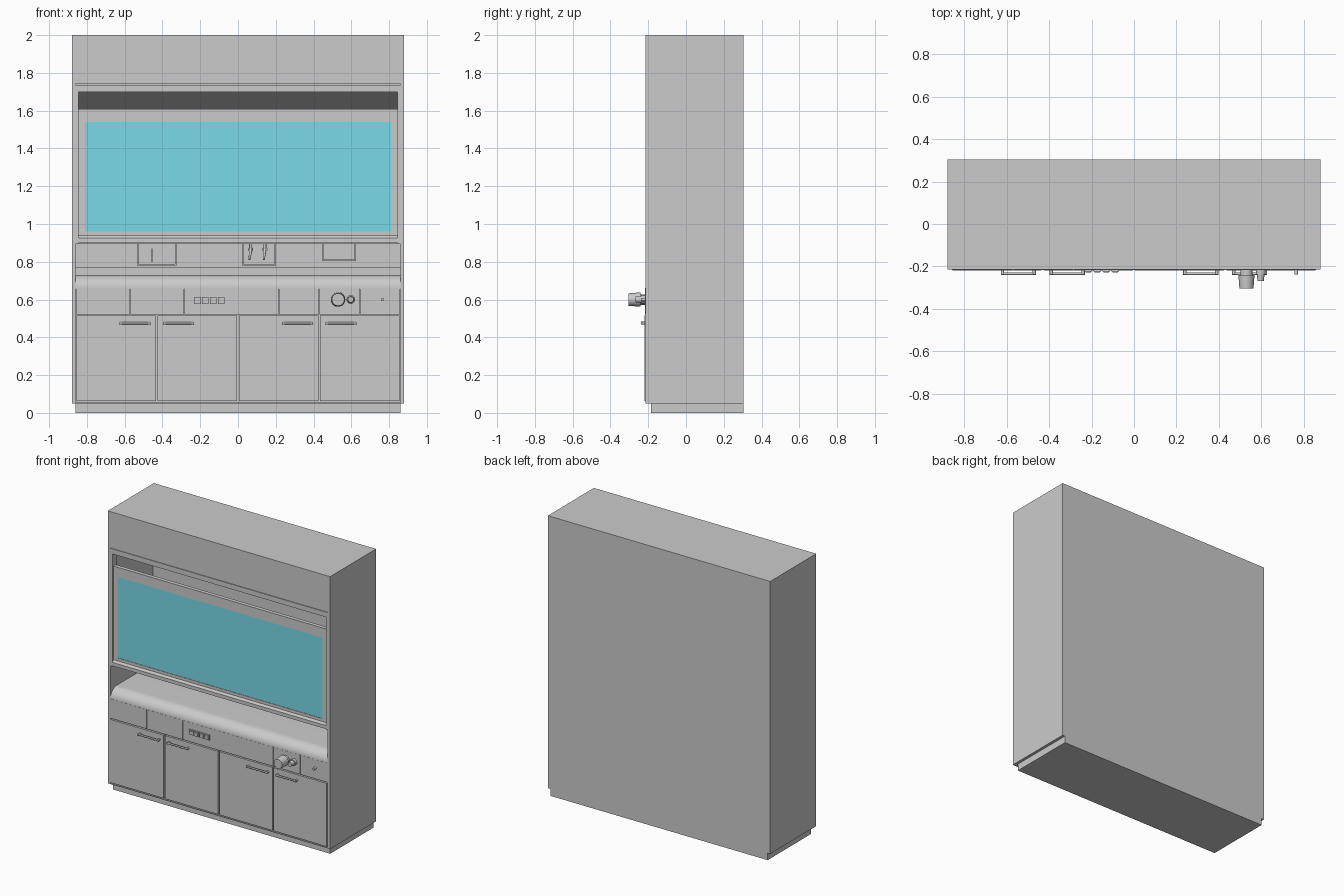
import bpy, bmesh, math
from mathutils import Matrix, Vector

cube = bpy.data.objects.get("Cube")
if cube:
    bpy.data.objects.remove(cube, do_unlink=True)


def material(name, rgb):
    m = bpy.data.materials.new(name)
    m.use_nodes = True
    m.diffuse_color = (*rgb, 1)
    m.node_tree.nodes["Principled BSDF"].inputs["Base Color"].default_value = (*rgb, 1)
    return m


GREY = material("painted_grey", (0.6, 0.6, 0.6))
GLASS = material("sash_cyan", (0.195, 0.71, 0.81))


def finish(name, bm, mat=GREY, smooth=False):
    bmesh.ops.recalc_face_normals(bm, faces=bm.faces)
    me = bpy.data.meshes.new(name)
    bm.to_mesh(me)
    bm.free()
    me.materials.append(mat)
    ob = bpy.data.objects.new(name, me)
    bpy.context.collection.objects.link(ob)
    if smooth:
        bpy.ops.object.select_all(action="DESELECT")
        ob.select_set(True)
        bpy.context.view_layer.objects.active = ob
        bpy.ops.object.shade_smooth_by_angle(angle=math.radians(35))
    return ob


def box(name, x, y, z, mat=GREY):
    """Box from (low, high) ranges."""
    bm = bmesh.new()
    size = [r[1] - r[0] for r in (x, y, z)]
    mid = [(r[0] + r[1]) / 2 for r in (x, y, z)]
    bmesh.ops.create_cube(bm, size=1, matrix=Matrix.Translation(mid) @ Matrix.Diagonal((*size, 1)))
    return finish(name, bm, mat)


def prism(name, profile, half, smooth=False):
    """Extrude a (y, z) profile across the width."""
    bm = bmesh.new()
    face = bm.faces.new([bm.verts.new((-half, y, z)) for y, z in profile])
    ext = bmesh.ops.extrude_face_region(bm, geom=[face])
    verts = [v for v in ext["geom"] if isinstance(v, bmesh.types.BMVert)]
    bmesh.ops.translate(bm, verts=verts, vec=(2 * half, 0, 0))
    return finish(name, bm, GREY, smooth)


def rod(name, a, b, r, r2=None, sides=24):
    """Cylinder or cone from point a to point b."""
    a, b = Vector(a), Vector(b)
    bm = bmesh.new()
    turn = (b - a).to_track_quat("Z", "Y").to_matrix().to_4x4()
    bmesh.ops.create_cone(bm, cap_ends=True, segments=sides, radius1=r, radius2=r2 or r,
                          depth=(b - a).length, matrix=Matrix.Translation((a + b) / 2) @ turn)
    return finish(name, bm, GREY, True)


def cut(target, cutter):
    cutter.hide_render = True
    mod = target.modifiers.new("cut", "BOOLEAN")
    mod.operation, mod.solver, mod.object = "DIFFERENCE", "EXACT", cutter
    bpy.ops.object.select_all(action="DESELECT")
    target.select_set(True)
    bpy.context.view_layer.objects.active = target
    bpy.ops.object.modifier_apply(modifier=mod.name)
    bpy.data.objects.remove(cutter, do_unlink=True)


FRONT, BACK, INNER = -0.215, 0.305, 0.265

# Carcass with the work chamber and the shallow door bay cut out
carcass = box("carcass", (-0.88, 0.88), (FRONT, BACK), (0.05, 2))
cut(carcass, box("chamber_cutter", (-0.86, 0.86), (-0.4, INNER), (0.655, 1.74)))
cut(carcass, box("door_bay_cutter", (-0.86, 0.86), (-0.4, FRONT + 0.015), (0.055, 0.7)))
box("plinth", (-0.86, 0.86), (-0.185, BACK), (0, 0.05))

# Worktop with rounded front airfoil
arc = [math.pi / 2 * i / 10 for i in range(11)]
nose = [(-0.14 - 0.075 * math.cos(t), 0.66 + 0.07 * math.sin(t)) for t in arc]
prism("worktop", nose + [(INNER, 0.73), (INNER, 0.655), (FRONT, 0.655)], 0.86, True)
box("rear_curb", (-0.86, 0.86), (0.24, INNER), (0.73, 0.77))

# Sloping roof baffle inside the chamber
prism("roof_baffle", [(INNER, 1.56), (-0.17, 1.72), (-0.17, 1.735), (INNER, 1.735)], 0.859)

# Header strip, side stiles and vent slot surround
box("header_strip", (-0.86, 0.86), (FRONT + 0.002, -0.185), (1.70, 1.736))
for side, s in (("left", 1), ("right", -1)):
    xs = sorted((s * 0.845, s * 0.86))
    box(side + "_stile", xs, (FRONT + 0.001, -0.16), (0.895, 1.70))
    xs = sorted((s * 0.81, s * 0.845))
    box(side + "_sash_rail", xs, (-0.203, -0.175), (0.96, 1.54))

# Sliding sash
box("sash_top_rail", (-0.845, 0.845), (-0.203, -0.175), (1.54, 1.61))
box("sash_bottom_rail", (-0.845, 0.845), (-0.203, -0.175), (0.895, 0.96))
prism("sash_grip", [(-0.203, 0.9), (-0.214, 0.9), (-0.214, 0.925), (-0.203, 0.94)], 0.845)
box("sash_pane", (-0.81, 0.81), (-0.2, -0.18), (0.96, 1.54), GLASS)

# Doors with bar handles
for i in range(4):
    x0 = -0.86 + 0.43 * i
    box(f"door_{i + 1}", (x0 + 0.005, x0 + 0.425), (-0.219, -0.2), (0.063, 0.515))
    hx = x0 + 0.315 if i % 2 == 0 else x0 + 0.115
    y, z = -0.234, 0.475
    rod(f"handle_{i + 1}", (hx - 0.083, y, z), (hx + 0.083, y, z), 0.006, sides=12)
    for e in (-0.075, 0.075):
        rod(f"handle_post_{i + 1}", (hx + e, -0.215, z), (hx + e, y - 0.004, z), 0.008, sides=12)

# Service panels between the doors and the worktop
seams = [-0.86, -0.57, -0.285, 0.215, 0.43, 0.645, 0.86]
for i, (a, b) in enumerate(zip(seams, seams[1:])):
    box(f"service_panel_{i + 1}", (a + 0.0015, b - 0.0015), (-0.216, -0.2), (0.522, 0.66))

# Row of small sockets
for i in range(4):
    x = -0.215 + 0.042 * i
    box(f"socket_{i + 1}", (x - 0.018, x + 0.018), (-0.224, -0.215), (0.577, 0.613))
    box(f"socket_lid_{i + 1}", (x - 0.013, x + 0.013), (-0.228, -0.224), (0.585, 0.605))

# Control knobs
z = 0.6
rod("large_knob_collar", (0.53, -0.215, z), (0.53, -0.24, z), 0.028)
rod("large_knob", (0.53, -0.24, z), (0.53, -0.305, z), 0.038, 0.033)
rod("small_knob_collar", (0.597, -0.215, z), (0.597, -0.238, z), 0.023)
rod("small_knob", (0.597, -0.238, z), (0.597, -0.268, z), 0.018, 0.015)
rod("key_switch", (0.765, -0.215, z), (0.765, -0.238, z), 0.009, sides=12)

# Fittings on the chamber rear wall: shallow trays, spouts and a divider
for name, a, b, low in (("left_tray", -0.535, -0.325, 0.78), ("middle_tray", 0.02, 0.2, 0.78),
                        ("right_tray", 0.445, 0.625, 0.805)):
    box(name + "_back", (a, b), (0.25, INNER), (low, 0.93))
    box(name + "_floor", (a, b), (0.21, 0.25), (low, low + 0.008))
    for x in (a, b - 0.008):
        box(name + "_cheek", (x, x + 0.008), (0.21, 0.25), (low, 0.93))
box("tray_divider", (-0.458, -0.453), (0.22, 0.25), (0.80, 0.87))
for x in (0.067, 0.142):
    rod("tap_body", (x, 0.25, 0.865), (x, 0.2, 0.865), 0.014, sides=12)
    rod("tap_stem", (x, 0.205, 0.93), (x, 0.205, 0.865), 0.008, sides=12)
    rod("tap_spout", (x, 0.205, 0.865), (x - 0.006, 0.19, 0.81), 0.009, 0.005, sides=12)
